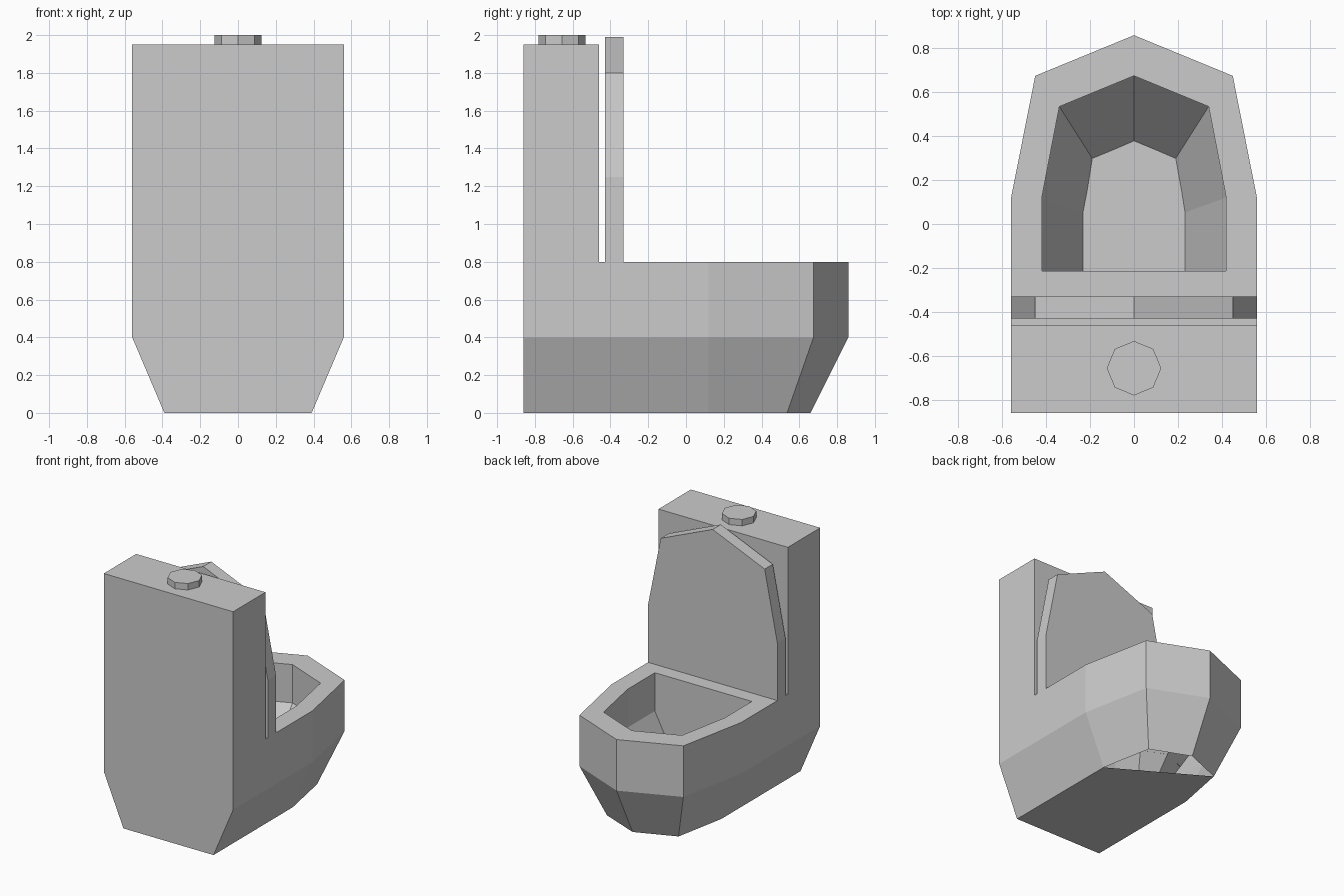
import bpy, bmesh
from mathutils import Matrix

if "Cube" in bpy.data.objects:
    bpy.data.objects.remove(bpy.data.objects["Cube"])


def finish(bm, name):
    me = bpy.data.meshes.new(name)
    bm.to_mesh(me)
    bm.free()
    ob = bpy.data.objects.new(name, me)
    bpy.context.collection.objects.link(ob)
    return ob


def outline(half, tip):
    """Mirror the right half (back to front) and add the front tip: counter-clockwise."""
    return half + [(0, tip)] + [(-x, y) for x, y in reversed(half)]


def loft(bm, rings):
    """Join closed (outline, z) rings with quads."""
    loops = [[bm.verts.new((x, y, z)) for x, y in pts] for pts, z in rings]
    n = len(loops[0])
    for a, b in zip(loops, loops[1:]):
        for i in range(n):
            j = (i + 1) % n
            bm.faces.new((a[i], a[j], b[j], b[i]))
    return loops


def flat(bm, pts, z):
    return bm.faces.new([bm.verts.new((x, y, z)) for x, y in pts])


# Body: outer walls, rim and bowl
foot = outline([(.39, -.86), (.39, .12), (.31, .535)], .66)
outer = outline([(.56, -.86), (.56, .12), (.45, .675)], .86)
rim = outline([(.56, -.33), (.56, .12), (.45, .675)], .86)
bowl = outline([(.42, -.215), (.42, .12), (.34, .535)], .675)
drain = outline([(.17, -.215), (.17, .03), (.14, .22)], .28)
water = outline([(.235, -.215), (.235, .05), (.19, .3)], .38)

bm = bmesh.new()
loops = loft(bm, [(foot, 0), (outer, .4), (outer, .8)])
# underside leaves the front open
bm.faces.new([loops[0][i] for i in (6, 5, 4, 2, 1, 0)][:3] + [loops[0][1], loops[0][0]])
inner = loft(bm, [(rim, .8), (bowl, .8), (bowl, .5), (drain, .02)])
bm.faces.new(inner[-1])
# strip between tank and lid
flat(bm, [(-.56, -.46), (.56, -.46), (.56, -.43), (-.56, -.43)], .8)
finish(bm, "bowl_body")

# Water surface in the bowl
bm = bmesh.new()
flat(bm, water, .14)
finish(bm, "water")

# Tank, open where it joins the body
bm = bmesh.new()
tank = [(-.56, -.86), (.56, -.86), (.56, -.46), (-.56, -.46)]
bm.faces.new(loft(bm, [(tank, .8), (tank, 1.95)])[-1])
finish(bm, "tank")

# Raised lid: upright prism with a pointed top, no hidden bottom
bm = bmesh.new()
shape = outline([(.56, .8), (.56, 1.25), (.45, 1.8)], 1.99)
front, back = [[bm.verts.new((x, y, z)) for x, z in shape] for y in (-.43, -.33)]
for i in range(len(shape) - 1):
    bm.faces.new((front[i], back[i], back[i + 1], front[i + 1]))
bm.faces.new(front)
bm.faces.new(back[::-1])
finish(bm, "lid")

# Flush button
bm = bmesh.new()
bmesh.ops.create_cone(bm, cap_ends=True, segments=8, radius1=.124, radius2=.124,
                      depth=.05, matrix=Matrix.Translation((0, -.657, 1.975)))
finish(bm, "flush_button")
